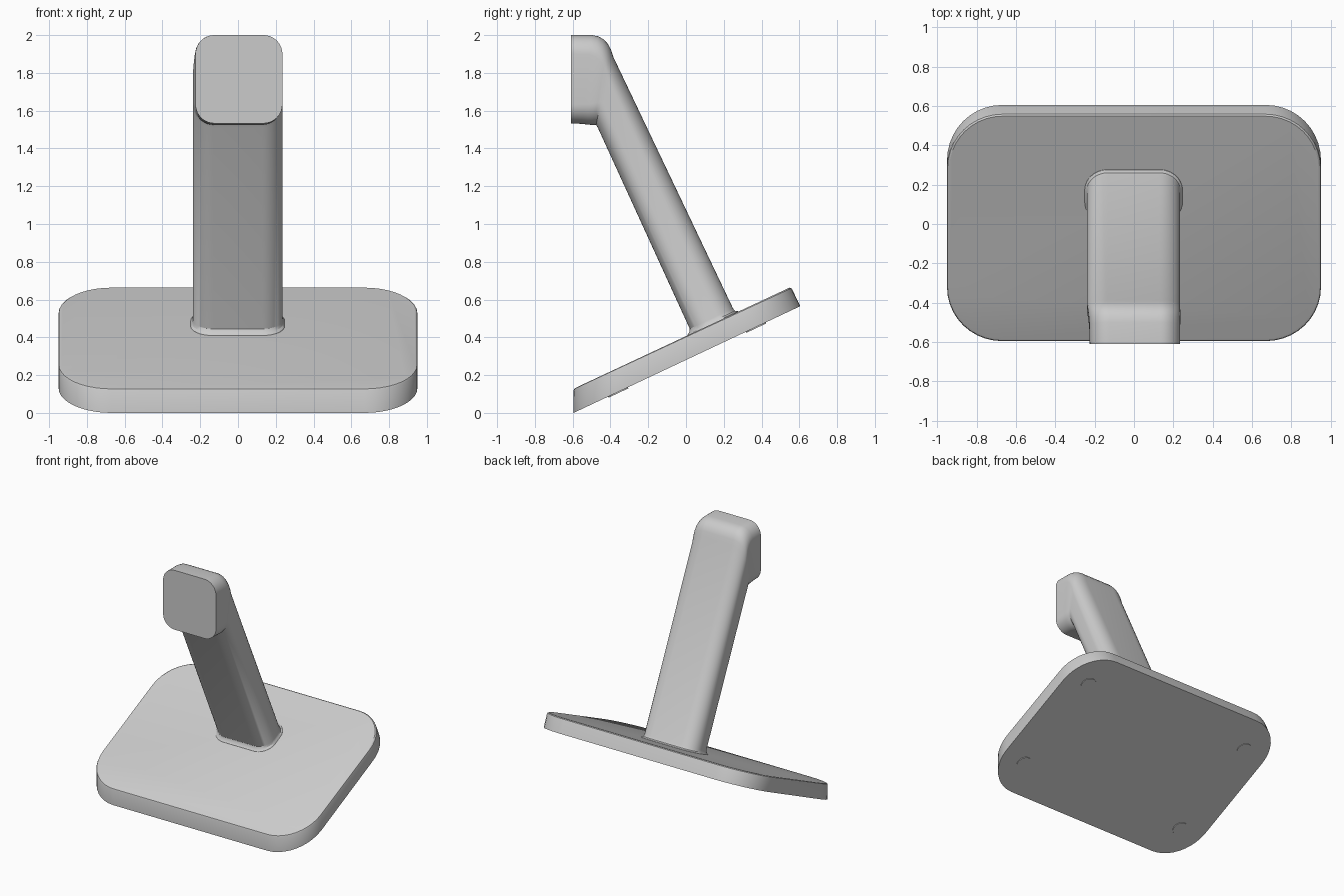
import bpy, bmesh, math
from mathutils import Vector, Matrix

if "Cube" in bpy.data.objects:
    bpy.data.objects.remove(bpy.data.objects["Cube"])

SEG = 10  # segments per rounded corner


def ring(p, q, hx, rx, ry, cx=0.0):
    """Rounded rectangle: spans cx-hx..cx+hx in x and from p to q in the (y, z) plane."""
    p, q = Vector(p), Vector(q)
    length = (q - p).length
    d = (q - p) / length
    pts = []
    for k, (sx, sv) in enumerate([(1, 1), (-1, 1), (-1, -1), (1, -1)]):
        for i in range(SEG + 1):
            a = math.pi / 2 * (k + i / SEG)
            x = cx + sx * (hx - rx) + rx * math.cos(a)
            v = length / 2 + sv * (length / 2 - ry) + ry * math.sin(a)
            yz = p + d * v
            pts.append((x, yz.x, yz.y))
    return pts


def loft(name, rings, angle=30):
    bm = bmesh.new()
    loops = [[bm.verts.new(c) for c in r] for r in rings]
    for a, b in zip(loops, loops[1:]):
        n = len(a)
        for i in range(n):
            j = (i + 1) % n
            bm.faces.new((a[i], a[j], b[j], b[i]))
    bm.faces.new(loops[0][::-1])
    bm.faces.new(loops[-1])
    bmesh.ops.recalc_face_normals(bm, faces=bm.faces)
    return finish(name, bm, angle)


def finish(name, bm, angle=30):
    me = bpy.data.meshes.new(name)
    bm.to_mesh(me)
    bm.free()
    ob = bpy.data.objects.new(name, me)
    bpy.context.collection.objects.link(ob)
    bpy.ops.object.select_all(action='DESELECT')
    ob.select_set(True)
    bpy.context.view_layer.objects.active = ob
    bpy.ops.object.shade_smooth_by_angle(angle=math.radians(angle))
    return ob


# Tilted plate: vertical at the front, square to the slope at the back
loft("base_plate", [
    ring((-0.595, 0.0), (0.605, 0.565), 0.95, 0.28, 0.31),
    ring((-0.595, 0.118), (0.563, 0.652), 0.95, 0.28, 0.30),
    ring((-0.592, 0.127), (0.558, 0.660), 0.947, 0.278, 0.298),
    ring((-0.582, 0.134), (0.548, 0.663), 0.938, 0.27, 0.29),
])

# Arm with flared foot, bending into the upright head
loft("arm_and_head", [
    ring((0.005, 0.395), (0.285, 0.527), 0.252, 0.12, 0.12, -0.002),
    ring((0.007, 0.413), (0.275, 0.538), 0.248, 0.115, 0.115, -0.002),
    ring((0.017, 0.426), (0.260, 0.540), 0.241, 0.11, 0.11, -0.002),
    ring((0.020, 0.445), (0.249, 0.553), 0.237, 0.107, 0.107, -0.002),
    ring((-0.467, 1.510), (-0.385, 1.885), 0.237, 0.107, 0.13, -0.002),
    ring((-0.476, 1.525), (-0.398, 1.925), 0.236, 0.107, 0.125, -0.002),
    ring((-0.487, 1.525), (-0.415, 1.955), 0.235, 0.106, 0.12, 0.0),
    ring((-0.505, 1.525), (-0.438, 1.979), 0.234, 0.105, 0.115, 0.002),
    ring((-0.525, 1.527), (-0.466, 1.994), 0.232, 0.103, 0.11, 0.003),
    ring((-0.550, 1.530), (-0.500, 2.000), 0.231, 0.10, 0.105, 0.004),
    ring((-0.610, 1.533), (-0.610, 2.000), 0.230, 0.10, 0.10, 0.005),
])

# Four thin round pads under the plate
tilt = math.atan2(0.565, 1.2)
for side_x, x in (("left", -0.745), ("right", 0.745)):
    for side_y, y in (("front", -0.36), ("back", 0.37)):
        z = (y + 0.595) * 0.565 / 1.2
        m = Matrix.Translation((x, y, z)) @ Matrix.Rotation(tilt, 4, 'X')
        bm = bmesh.new()
        bmesh.ops.create_cone(bm, cap_ends=True, segments=32, radius1=0.058,
                              radius2=0.058, depth=0.012, matrix=m)
        finish(f"foot_pad_{side_y}_{side_x}", bm)
